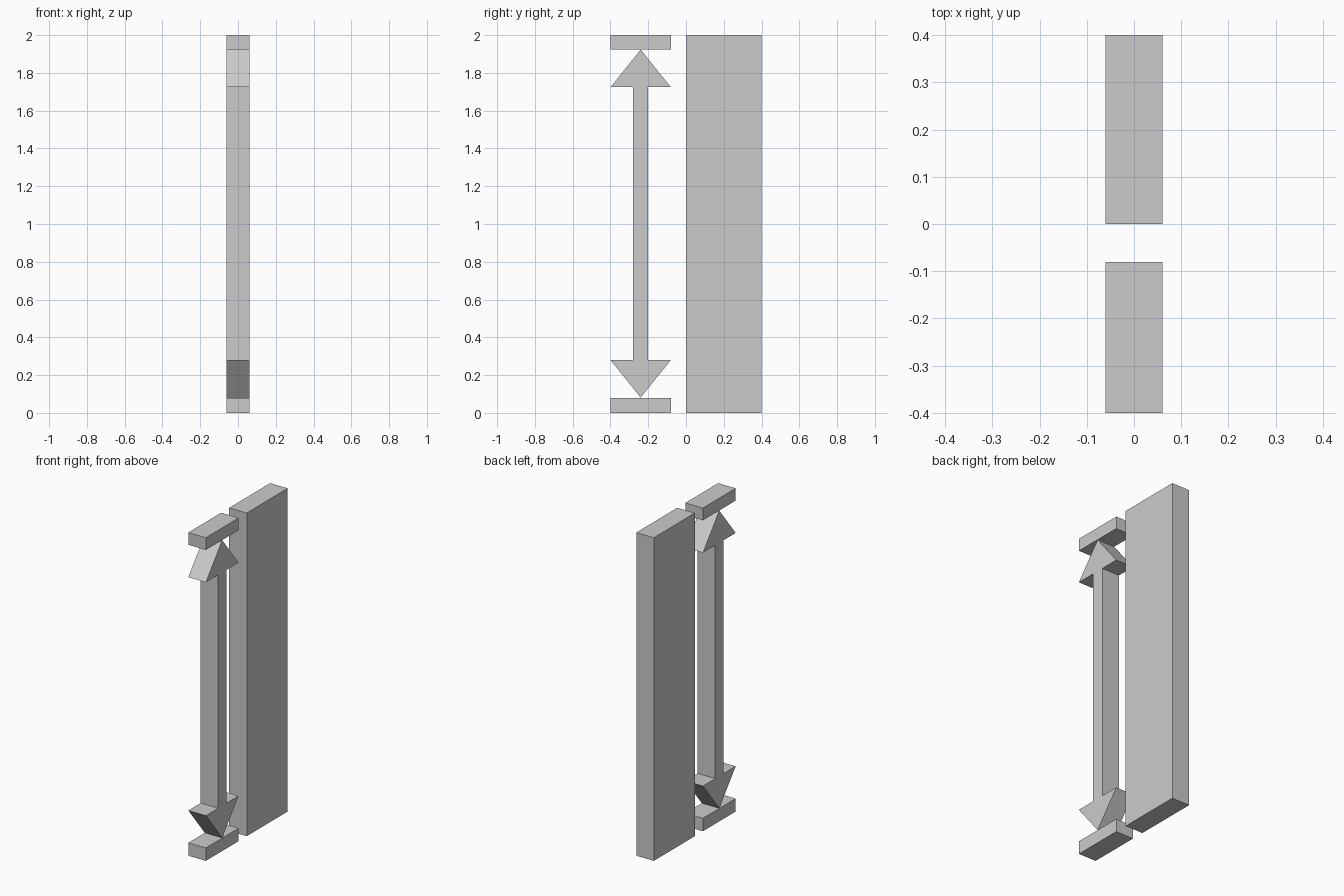
import bpy
import bmesh

if "Cube" in bpy.data.objects:
    bpy.data.objects.remove(bpy.data.objects["Cube"])

HALF = 0.06  # half thickness along x


def extrude_profile(name, points):
    """Closed (y, z) outline extruded through the thickness in x."""
    bm = bmesh.new()
    face = bm.faces.new([bm.verts.new((-HALF, y, z)) for y, z in points])
    new = bmesh.ops.extrude_face_region(bm, geom=[face])["geom"]
    verts = [v for v in new if isinstance(v, bmesh.types.BMVert)]
    bmesh.ops.translate(bm, vec=(2 * HALF, 0, 0), verts=verts)
    bmesh.ops.recalc_face_normals(bm, faces=bm.faces)
    mesh = bpy.data.meshes.new(name)
    bm.to_mesh(mesh)
    bm.free()
    obj = bpy.data.objects.new(name, mesh)
    bpy.context.collection.objects.link(obj)
    return obj


def slab(name, y0, y1, z0, z1):
    return extrude_profile(name, [(y0, z0), (y1, z0), (y1, z1), (y0, z1)])


# Tall measured board
slab("board", 0.0, 0.4, 0.0, 2.0)

# End stops of the dimension marker
slab("bottom_stop", -0.4, -0.08, 0.0, 0.08)
slab("top_stop", -0.4, -0.08, 1.924, 2.0)

# Double-headed arrow: right half outline, mirrored about its centre line
centre = -0.24
half = [(0.16, 0.28), (0.04, 0.28), (0.04, 1.724), (0.16, 1.724)]
right = [(centre + d, z) for d, z in half]
left = [(centre - d, z) for d, z in reversed(half)]
extrude_profile("double_arrow",
                [(centre, 0.081)] + right + [(centre, 1.923)] + left)
